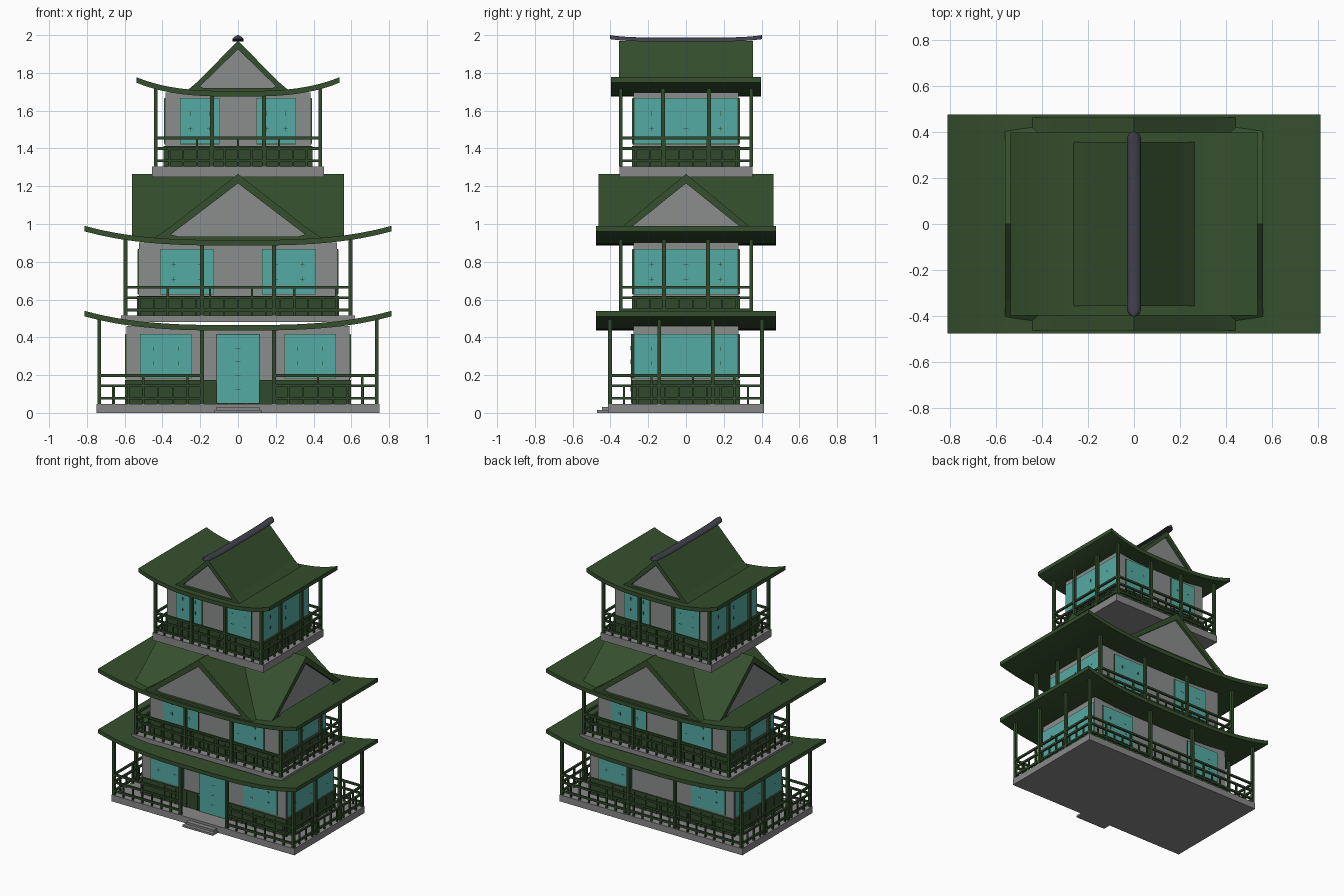
import bpy, bmesh, math

if "Cube" in bpy.data.objects:
    bpy.data.objects.remove(bpy.data.objects["Cube"])

def material(name, rgb):
    m = bpy.data.materials.new(name)
    m.diffuse_color = (*rgb, 1)
    m.use_nodes = True
    m.node_tree.nodes["Principled BSDF"].inputs["Base Color"].default_value = m.diffuse_color
    return m

ROOF = material("roof green", (0.035, 0.078, 0.026))
WOOD = material("timber green", (0.031, 0.068, 0.024))
WALL = material("wall grey", (0.255, 0.270, 0.262))
STONE = material("stone grey", (0.245, 0.248, 0.245))
GLASS = material("teal screen", (0.088, 0.405, 0.370))
SLATE = material("ridge slate", (0.050, 0.052, 0.070))

def finish(name, bm, mat, smooth=False):
    bmesh.ops.recalc_face_normals(bm, faces=bm.faces)
    me = bpy.data.meshes.new(name)
    bm.to_mesh(me)
    bm.free()
    me.materials.append(mat)
    ob = bpy.data.objects.new(name, me)
    bpy.context.collection.objects.link(ob)
    if smooth:
        bpy.context.view_layer.objects.active = ob
        ob.select_set(True)
        bpy.ops.object.shade_smooth_by_angle(angle=math.radians(30))
        ob.select_set(False)
    return ob

def add_box(bm, x0, x1, y0, y1, z0, z1):
    vs = bmesh.ops.create_cube(bm, size=1)["verts"]
    for v in vs:
        v.co.x = x0 if v.co.x < 0 else x1
        v.co.y = y0 if v.co.y < 0 else y1
        v.co.z = z0 if v.co.z < 0 else z1

def boxes(name, mat, items):
    bm = bmesh.new()
    for b in items:
        add_box(bm, *b)
    return finish(name, bm, mat)

def extrude_profile(name, mat, pts, half, axis="y", smooth=False):
    """Closed profile (across, z) swept symmetrically along an axis."""
    bm = bmesh.new()
    def loop(s):
        return [bm.verts.new((a, s, z) if axis == "y" else (s, a, z)) for a, z in pts]
    f, b = loop(-half), loop(half)
    bm.faces.new(f)
    bm.faces.new(b[::-1])
    n = len(pts)
    for i in range(n):
        bm.faces.new((f[i], f[(i + 1) % n], b[(i + 1) % n], b[i]))
    return finish(name, bm, mat, smooth)

def on_axis(axis, a0, a1, c0, c1, z0, z1):
    """Box whose length runs along the given axis."""
    c0, c1 = min(c0, c1), max(c0, c1)
    return (a0, a1, c0, c1, z0, z1) if axis == "x" else (c0, c1, a0, a1, z0, z1)

def window(name, axis, side, wall, a0, a1, z0, z1, panels=2, rows=2):
    """Thin screen with border and small cross marks."""
    w = lambda t: side * (wall + t)
    box = lambda p0, p1, t, q0, q1: on_axis(axis, p0, p1, w(-0.004), w(t), q0, q1)
    boxes(name + "_screen", GLASS, [box(a0, a1, 0.005, z0, z1)])
    trim = [box(a0 - .003, a1 + .003, .003, z0 - .003, z1 + .003)]
    step = (a1 - a0) / panels
    for i in range(panels):
        c = a0 + (i + .5) * step
        for k in range(rows):
            z = z0 + (z1 - z0) * (k + 1) / (rows + 1)
            trim += [box(c - .012, c + .012, .006, z - .001, z + .001),
                     box(c - .001, c + .001, .006, z - .012, z + .012)]
    boxes(name + "_trim", WOOD, trim)

def rail_run(axis, c, a0, a1, z):
    r = .007
    out = [on_axis(axis, a0, a1, c - r, c + r, z + h - r, z + h + r) for h in (.03, .095, .15)]
    n = max(1, round((a1 - a0) / .075))
    for i in range(n + 1):
        a = a0 + (a1 - a0) * i / n
        out.append(on_axis(axis, a - .005, a + .005, c - .005, c + .005, z, z + .095))
        if i % 3 == 0:
            out.append(on_axis(axis, a - .006, a + .006, c - .006, c + .006, z, z + .15))
    return out

def curved_roof(name, half_x, half_y, z_mid, z_tip, thick=.029, n=32):
    top = []
    for i in range(n + 1):
        x = -half_x + 2 * half_x * i / n
        top.append((x, z_mid + (z_tip - z_mid) * abs(x / half_x) ** 3))
    pts = top + [(x, z - thick) for x, z in reversed(top)]
    return extrude_profile(name, ROOF, pts, half_y, "y", True)

def gable(name, axis, half_w, z0, apex, half_len, rim, recess):
    """Flared chevron roof, recessed grey gable panel and a curved sill."""
    h = apex - z0
    w = half_w * (1 - rim / h)
    m, zm = half_w * .78, apex - .78 * h - .008
    extrude_profile(name + "_roof", ROOF, [(-half_w, z0), (-m, zm), (0, apex), (m, zm), (half_w, z0),
                    (w, z0), (0, apex - rim), (-w, z0)], half_len, axis)
    extrude_profile(name + "_panel", WALL, [(-w - .01, z0), (0, apex - rim + .01),
                    (w + .01, z0)], half_len - recess, axis)
    s = .018
    extrude_profile(name + "_sill", ROOF, [(-w, z0), (w, z0), (w, z0 + .03), (w * .9, z0 + .03),
                    (w * .8, z0 + s), (-w * .8, z0 + s), (-w * .9, z0 + .03), (-w, z0 + .03)],
                    half_len - .002, axis)

def storey(tag, slab, z_slab, z_floor, wall_x, z_top, col_x, col_y, win_x, z_win, door):
    wall_y = .278
    sx, sy = slab
    boxes(tag + "_floor_slab", STONE, [(-sx, sx, -sy, sy, z_slab, z_floor)])
    boxes(tag + "_walls", WALL, [(-wall_x, wall_x, -wall_y, wall_y, z_floor, z_top)])
    # timber wainscot with framed panels round the wall foot
    wz = z_win[0] - .012
    w = [(-wall_x - .004, wall_x + .004, -wall_y - .004, wall_y + .004, z_floor, wz)]
    for s in (-1, 1):
        for axis, half, wall in (("x", wall_x, wall_y), ("y", wall_y, wall_x)):
            c0, c1 = s * wall, s * (wall + .009)
            n = round(half * 2 / .09)
            for i in range(n + 1):
                a = -half + 2 * half * i / n
                w.append(on_axis(axis, a - .006, a + .006, c0, c1, z_floor, wz))
            w.append(on_axis(axis, -half, half, c0, c1, wz - .012, wz))
    boxes(tag + "_wainscot", WOOD, w)
    # windows on all four sides
    for s, nm in ((-1, "front"), (1, "back")):
        for m, side in ((-1, "left"), (1, "right")):
            a0, a1 = sorted((m * win_x[0], m * win_x[1]))
            window(f"{tag}_{nm}_{side}_window", "x", s, wall_y + .002, a0, a1, *z_win)
    for s, nm in ((-1, "left"), (1, "right")):
        window(f"{tag}_{nm}_window", "y", s, wall_x + .002, -.273, .273, *z_win, 3)
    # veranda columns
    ox, ix = col_x
    oy, iy = col_y
    r = .010
    spots = [(x, y) for x in (-ox, -ix, ix, ox) for y in (-oy, oy)]
    spots += [(x, y) for x in (-ox, ox) for y in (-iy, iy)]
    boxes(tag + "_columns", WOOD,
          [(x - r, x + r, y - r, y + r, z_floor, z_top + (.04 if abs(x) == ox else 0)) for x, y in spots])
    # railings, with an entrance gap when there is a door
    rails = rail_run("x", oy, -ox, ox, z_floor)
    if door:
        rails += rail_run("x", -oy, -ox, -ix, z_floor) + rail_run("x", -oy, ix, ox, z_floor)
    else:
        rails += rail_run("x", -oy, -ox, ox, z_floor)
    for s in (-1, 1):
        rails += rail_run("y", s * ox, -oy, oy, z_floor)
    boxes(tag + "_railing", WOOD, rails)

storey("lower", (.75, .412), 0, .048, .59, .46, (.735, .19), (.402, .142), (.25, .515), (.185, .415), True)
storey("middle", (.62, .36), .482, .515, .525, .902, (.595, .19), (.345, .117), (.13, .41), (.63, .865), False)
storey("upper", (.455, .352), 1.25, 1.305, .385, 1.697, (.435, .137), (.345, .122), (.1, .305), (1.425, 1.665), False)

# entrance door and steps
window("front_door", "x", -1, .287, -.11, .11, .052, .415, 1, 4)
boxes("entrance_steps", STONE, [(-.125, .125, -.472, -.40, 0, .014), (-.115, .115, -.445, -.40, .014, .03)])

# swept eaves
curved_roof("lower_roof", .812, .477, .465, .54)
curved_roof("middle_roof", .812, .477, .915, .99)
curved_roof("upper_roof", .537, .398, 1.704, 1.777)

# crossing gables on the middle roof, single gable on the top
gable("middle_front_gable", "y", .46, .915, 1.265, .464, .05, .02)
gable("middle_side_gable", "x", .43, .92, 1.265, .56, .05, .025)
gable("upper_gable", "y", .275, 1.702, 1.97, .356, .045, .02)

# ridge cap: half-round bar, rounded in plan and lifting at its ends
bm = bmesh.new()
rings = []
N = 28
for i in range(N + 1):
    t = -math.cos(math.pi * i / N)
    y = .402 * t
    edge = max(0, (abs(y) - .372) / .03)
    w = .03 * math.sqrt(max(.03, 1 - edge ** 2))
    z = 1.966 + .013 * abs(t) ** 5
    rings.append([bm.verts.new((w * math.cos(a), y, z + .021 * math.sin(a)))
                  for a in (math.pi * k / 8 for k in range(9))])
for a, b in zip(rings, rings[1:]):
    for k in range(9):
        j = (k + 1) % 9
        bm.faces.new((a[k], a[j], b[j], b[k]))
bm.faces.new(rings[0])
bm.faces.new(rings[-1])
finish("ridge_cap", bm, SLATE, True)
